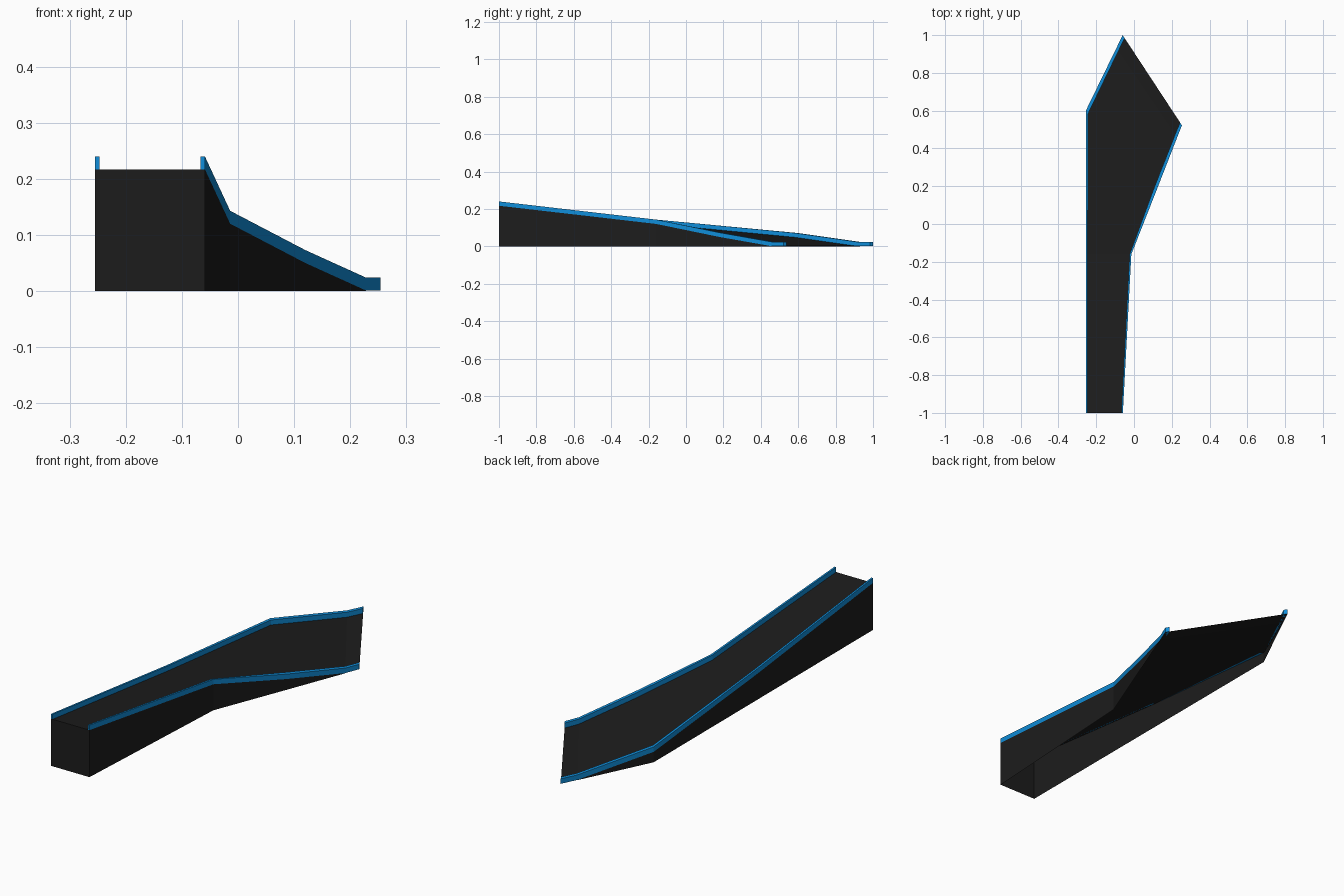
import bpy
from mathutils import Vector

if "Cube" in bpy.data.objects:
    bpy.data.objects.remove(bpy.data.objects["Cube"])

# Matching stations along both edges of the deck, front to back
LEFT = [Vector(p) for p in ((-0.255, -1, 0.217), (-0.255, -0.16, 0.12),
                            (-0.255, 0.6, 0.048), (-0.094, 0.93, 0.001), (-0.06, 1, 0.001))]
RIGHT = [Vector(p) for p in ((-0.059, -1, 0.217), (-0.014, -0.16, 0.12),
                             (0.12, 0.18, 0.05), (0.228, 0.457, 0.001), (0.254, 0.522, 0.001))]
WIDTHS = [0.008, 0.009, 0.019, 0.019, 0.019]
RAIL_H = 0.023


def material(name, color):
    m = bpy.data.materials.new(name)
    m.diffuse_color = color
    m.use_nodes = True
    m.node_tree.nodes["Principled BSDF"].inputs["Base Color"].default_value = m.diffuse_color
    return m


def make(name, verts, faces, mat):
    me = bpy.data.meshes.new(name)
    me.from_pydata([tuple(v) for v in verts], [], faces)
    me.materials.append(mat)
    me.update()
    ob = bpy.data.objects.new(name, me)
    bpy.context.collection.objects.link(ob)
    return ob


def strip(name, a, b, mat, flip=False):
    """Sheet of quads between two equally long point rows."""
    n = len(a)
    faces = [(i, n + i, n + i + 1, i + 1) for i in range(n - 1)]
    if flip:
        faces = [f[::-1] for f in faces]
    return make(name, a + b, faces, mat)


def ground(points):
    return [Vector((p.x, p.y, 0)) for p in points]


def rail(name, edge, other, mat, flip):
    """Rectangular kerb following one deck edge, inset towards the other."""
    verts = []
    for p, q, w in zip(edge, other, WIDTHS):
        d = Vector((q.x - p.x, q.y - p.y, 0)).normalized() * w
        up = Vector((0, 0, RAIL_H))
        verts += [p, p + d, p + d + up, p + up]
    n = len(edge)
    faces = [(0, 1, 2, 3), tuple(4 * n - k for k in (1, 2, 3, 4))]
    for i in range(n - 1):
        for k in range(4):
            j = (k + 1) % 4
            faces.append((4 * i + k, 4 * i + 4 + k, 4 * i + 4 + j, 4 * i + j))
    if flip:
        faces = [f[::-1] for f in faces]
    return make(name, verts, faces, mat)


black = material("black", (0.012, 0.012, 0.012, 1))
blue = material("blue", (0.005, 0.27, 0.7, 1))

# Sloping deck and the walls beneath it; the underside is open
strip("deck", LEFT, RIGHT, black)
strip("left_wall", LEFT[:4], ground(LEFT[:4]), black, True)
strip("right_wall", RIGHT[:4], ground(RIGHT[:4]), black)
front = [LEFT[0], RIGHT[0]]
strip("front_wall", front, ground(front), black)

# Raised side kerbs
rail("left_rail", LEFT, RIGHT, blue, False)
rail("right_rail", RIGHT, LEFT, blue, True)
